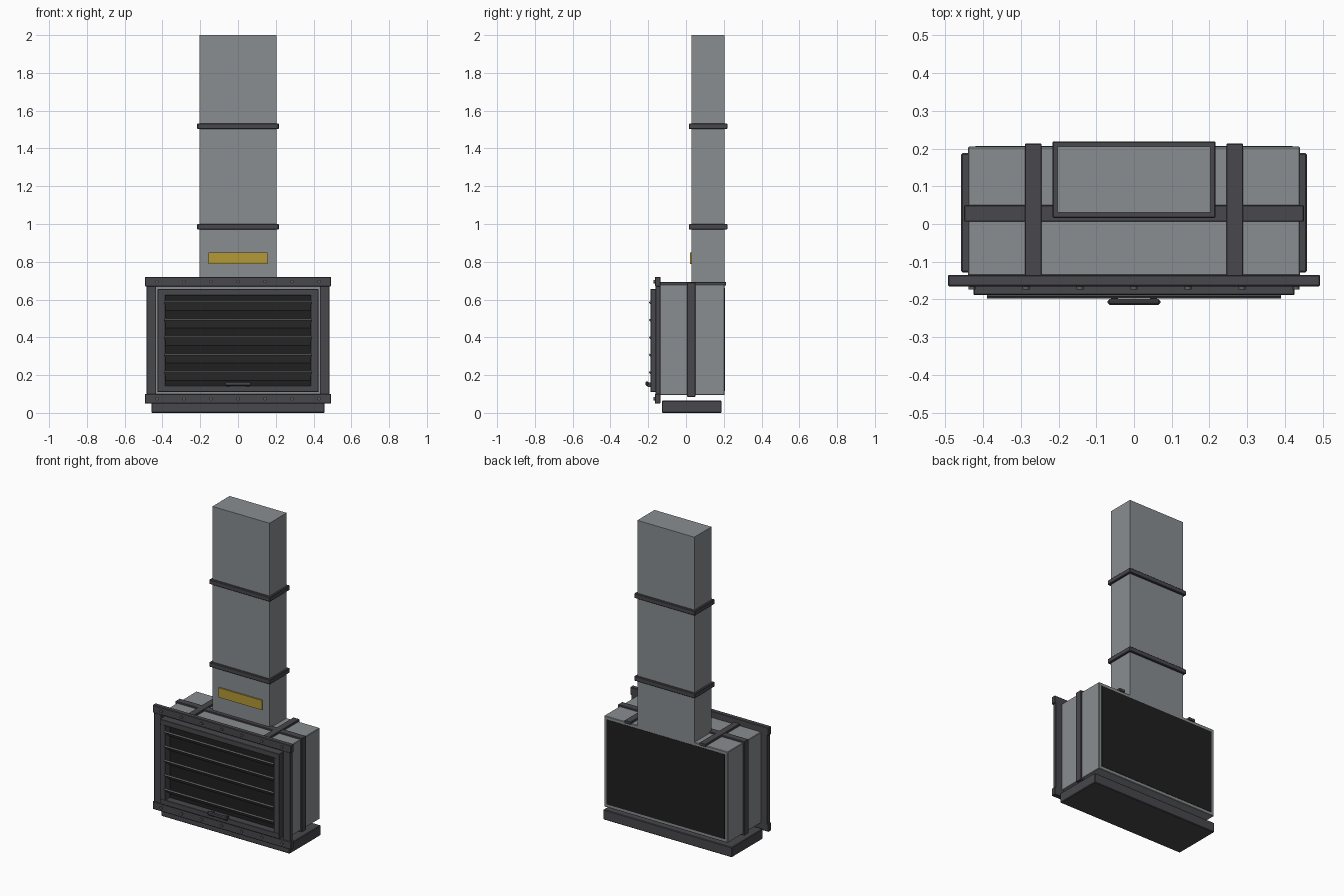
import bpy
import math
from mathutils import Matrix

cube = bpy.data.objects.get("Cube")
if cube:
    bpy.data.objects.remove(cube, do_unlink=True)


def material(name, r, g, b):
    m = bpy.data.materials.new(name)
    m.use_nodes = True
    m.diffuse_color = (r, g, b, 1)
    m.node_tree.nodes["Principled BSDF"].inputs["Base Color"].default_value = (r, g, b, 1)
    return m


GREY = material("housing grey", 0.25, 0.27, 0.28)
IRON = material("dark iron", 0.065, 0.063, 0.072)
SLAT = material("slat grey", 0.115, 0.115, 0.115)
BLACK = material("soot black", 0.014, 0.014, 0.014)
BRASS = material("brass yellow", 0.45, 0.32, 0.035)


def box(name, mat, x, y, z, bevel=0.0):
    """Box from its (low, high) bounds on each axis."""
    bpy.ops.mesh.primitive_cube_add(size=1)
    ob = bpy.context.object
    ob.name = name
    size = [b - a for a, b in (x, y, z)]
    mid = [(a + b) / 2 for a, b in (x, y, z)]
    ob.data.transform(Matrix.Translation(mid) @ Matrix.Diagonal((*size, 1)))
    ob.data.materials.append(mat)
    if bevel:
        mod = ob.modifiers.new("edge_bevel", 'BEVEL')
        mod.width = bevel
        mod.segments = 1
    return ob


# Base, housing and the dark rear panel
box("base_plinth", IRON, (-0.458, 0.458), (-0.128, 0.188), (0, 0.065), 0.004)
box("housing", GREY, (-0.44, 0.44), (-0.137, 0.205), (0.095, 0.68), 0.003)
box("rear_panel", BLACK, (-0.42, 0.42), (0.2, 0.207), (0.115, 0.66))

# Flue with its two collars and name plate
box("flue", GREY, (-0.203, 0.203), (0.03, 0.205), (0.67, 2.0))
for name, z in (("lower_collar", 0.985), ("upper_collar", 1.517)):
    box(name, IRON, (-0.216, 0.216), (0.016, 0.219), (z - 0.015, z + 0.015), 0.003)
box("flue_plate", BRASS, (-0.155, 0.155), (0.021, 0.03), (0.788, 0.85))

# Straps: one around the housing, two across its top
box("girth_strap", IRON, (-0.45, 0.45), (0.006, 0.05), (0.085, 0.69), 0.002)
for side, s in (("left", 1), ("right", -1)):
    c = s * 0.267
    box(side + "_top_strap", IRON, (c - 0.022, c + 0.022), (-0.137, 0.213), (0.675, 0.693), 0.002)

# Surround: overlapping rails and posts
for name, z in (("top_rail", 0.695), ("bottom_rail", 0.075)):
    box(name, IRON, (-0.493, 0.493), (-0.165, -0.135), (z - 0.025, z + 0.025), 0.003)
for side, s in (("left", 1), ("right", -1)):
    c = s * 0.459
    box(side + "_post", IRON, (c - 0.026, c + 0.026), (-0.161, -0.135), (0.08, 0.69), 0.002)

# Rivets along the rails
for row, z in (("top", 0.695), ("bottom", 0.075)):
    for i in range(7):
        bpy.ops.mesh.primitive_cylinder_add(
            vertices=12, radius=0.009, depth=0.012,
            location=((i - 3) * 0.143, -0.167, z), rotation=(math.pi / 2, 0, 0))
        ob = bpy.context.object
        ob.name = f"{row}_rivet_{i + 1}"
        ob.data.materials.append(SLAT)
        bpy.ops.object.shade_smooth_by_angle()

# Grille door: frame, dark backing and tilted slats
for name, z in (("door_top", (0.622, 0.656)), ("door_bottom", (0.11, 0.144))):
    box(name, IRON, (-0.425, 0.425), (-0.188, -0.137), z, 0.002)
for side, s in (("left", 1), ("right", -1)):
    c = s * 0.405
    box(side + "_door_stile", IRON, (c - 0.02, c + 0.02), (-0.187, -0.137), (0.12, 0.645), 0.002)
box("grille_backing", BLACK, (-0.39, 0.39), (-0.143, -0.136), (0.14, 0.63))
for i in range(5):
    slat = box(f"slat_{i + 1}", SLAT, (-0.39, 0.39), (-0.032, 0.032), (-0.005, 0.005))
    slat.rotation_euler.x = -math.radians(40)
    slat.location = (0, -0.17, 0.567 - i * 0.0925)

# Door handle on two short stems
box("handle_bar", IRON, (-0.07, 0.07), (-0.214, -0.199), (0.143, 0.167), 0.005)
for side, s in (("left", 1), ("right", -1)):
    c = s * 0.052
    box(side + "_handle_stem", IRON, (c - 0.009, c + 0.009), (-0.203, -0.18), (0.136, 0.16))
